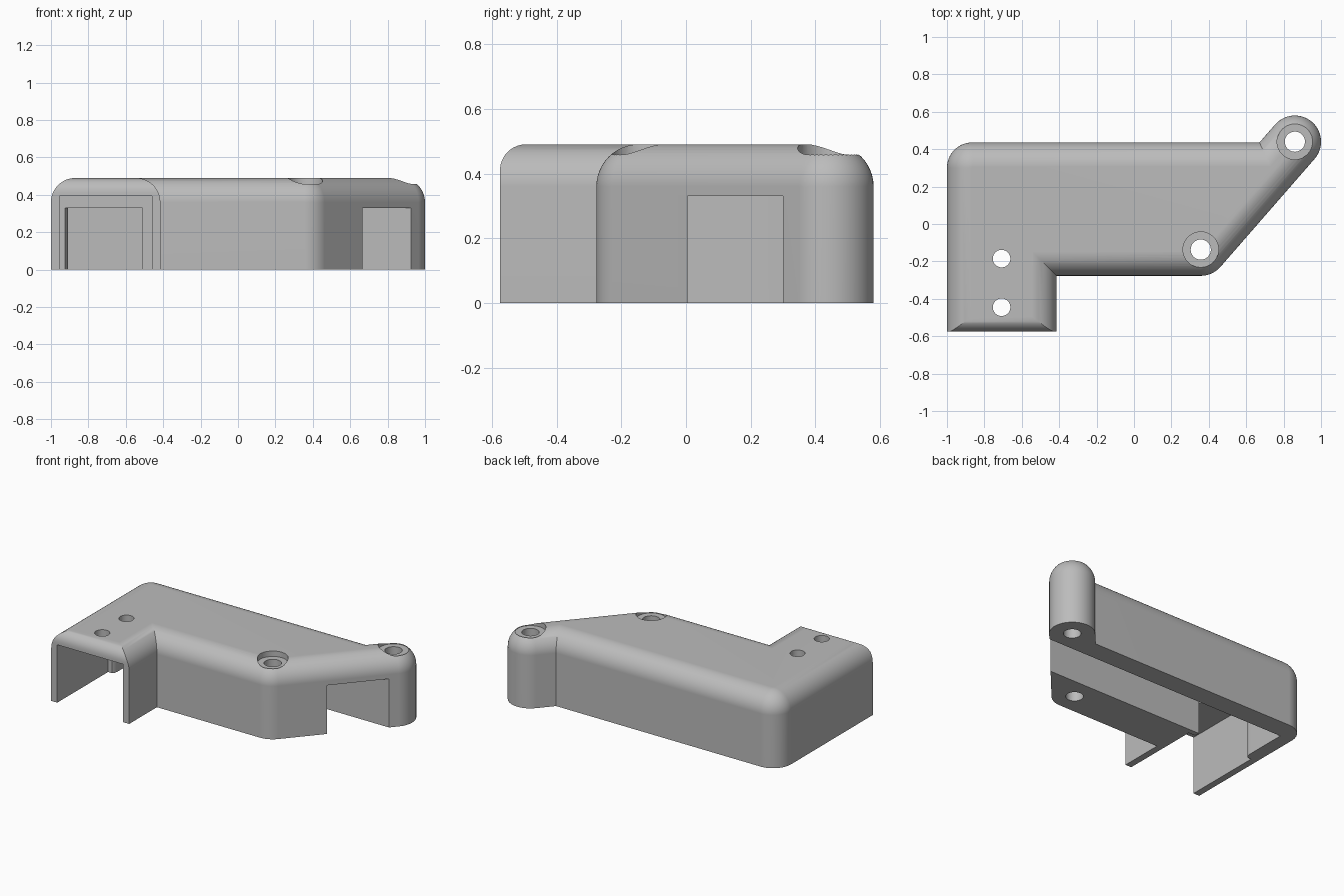
import bpy, bmesh
from math import sin, cos, pi, radians, sqrt
from mathutils import Vector

cube = bpy.data.objects.get("Cube")
if cube:
    bpy.data.objects.remove(cube, do_unlink=True)

HEIGHT, FILLET, END_FILLET = 0.49, 0.13, 0.08
BOSS_R = 0.14
FRONT_BOSS, BACK_BOSS = Vector((0.357, -0.137)), Vector((0.86, 0.44))

grey = bpy.data.materials.new("plain grey")
grey.use_nodes = True
grey.diffuse_color = (0.5, 0.5, 0.5, 1)
grey.node_tree.nodes["Principled BSDF"].inputs["Base Color"].default_value = (0.5, 0.5, 0.5, 1)


def arc(centre, r, start, end, steps):
    return [Vector((centre[0] + r * cos(a), centre[1] + r * sin(a)))
            for a in (start + (end - start) * i / steps for i in range(steps + 1))]


def inset(points, amounts):
    """Move each edge of a counterclockwise outline inwards by its own amount."""
    result = []
    for i, p in enumerate(points):
        e0 = (p - points[i - 1]).normalized()
        e1 = (points[(i + 1) % len(points)] - p).normalized()
        n0, n1 = Vector((-e0.y, e0.x)), Vector((-e1.y, e1.x))
        a, b = amounts[i - 1], amounts[i]
        det = n0.x * n1.y - n0.y * n1.x
        if abs(det) < 1e-4:
            result.append(p + n1 * b)
        else:
            result.append(p + Vector((a * n1.y - b * n0.y, b * n0.x - a * n1.x)) / det)
    return result


def loft(name, loops):
    """Join stacked loops of (points, z) into a closed solid."""
    bm = bmesh.new()
    rings = [[bm.verts.new((p[0], p[1], z)) for p in pts] for pts, z in loops]
    bm.faces.new(rings[0][::-1])
    bm.faces.new(rings[-1])
    n = len(rings[0])
    for low, high in zip(rings, rings[1:]):
        for i in range(n):
            j = (i + 1) % n
            bm.faces.new((low[i], low[j], high[j], high[i]))
    bmesh.ops.recalc_face_normals(bm, faces=bm.faces)
    mesh = bpy.data.meshes.new(name)
    bm.to_mesh(mesh)
    bm.free()
    mesh.materials.append(grey)
    obj = bpy.data.objects.new(name, mesh)
    bpy.context.collection.objects.link(obj)
    return obj


def prism(name, pts, bottom, top):
    return loft(name, [(pts, bottom), (pts, top)])


# Outline: front arm, front boss, slanted side, back boss, rounded back corner
slant = (BACK_BOSS - FRONT_BOSS).normalized()
side_angle = Vector((1, 0)).angle(Vector((slant.y, -slant.x)))
boss_arc = arc(BACK_BOSS, BOSS_R, -side_angle, pi - side_angle, 28)
back_y = 0.436
tangent = boss_arc[-1]
notch = tangent - slant * ((tangent.y - back_y) / slant.y)
outline = [Vector((-1, -0.575)), Vector((-0.415, -0.575)), Vector((-0.415, -0.277))]
outline += arc(FRONT_BOSS, BOSS_R, -pi / 2, -side_angle, 10)
outline += boss_arc + [notch]
outline += arc((-0.865, back_y - 0.135), 0.135, pi / 2, pi, 14)

# Shell with a rounded top edge; the arm end has a smaller rounding
loops = [(outline, 0)]
STEPS = 12
for i in range(STEPS + 1):
    a = pi / 2 * i / STEPS
    z = HEIGHT - FILLET + FILLET * sin(a)
    side = FILLET * (1 - cos(a))
    t = max(0, (z - HEIGHT + END_FILLET) / END_FILLET)
    end = END_FILLET * (1 - sqrt(max(0, 1 - t * t)))
    loops.append((inset(outline, [end] + [side] * (len(outline) - 1)), z))
body = loft("bracket_cover", loops)

# Cutters: cable channel, arm pocket, screw holes and their recesses
cutters = [
    prism("channel_cutter", [(-0.925, -0.1), (-0.51, -0.1), (-0.51, 0.005), (1.2, 0.005),
                             (1.2, 0.3), (-0.91, 0.3), (-0.91, 0.01), (-0.914, -0.015),
                             (-0.925, -0.03)], -0.1, 0.33),
    prism("pocket_cutter", [(-0.955, -0.7), (-0.46, -0.7), (-0.46, -0.03), (-0.955, -0.03)],
          -0.1, 0.393),
]
for centre in (FRONT_BOSS, BACK_BOSS):
    cutters.append(prism("screw_hole_cutter", arc(centre, 0.054, 0, 2 * pi, 32)[:-1], -0.1, 0.6))
    cutters.append(prism("recess_cutter", arc(centre, 0.095, 0, 2 * pi, 40)[:-1], 0.453, 0.6))
for y in (-0.185, -0.445):
    cutters.append(prism("small_hole_cutter", arc((-0.708, y), 0.047, 0, 2 * pi, 32)[:-1], -0.1, 0.6))

bpy.ops.object.select_all(action="DESELECT")
bpy.context.view_layer.objects.active = body
body.select_set(True)
for cutter in cutters:
    cutter.hide_render = True
    mod = body.modifiers.new("cut", "BOOLEAN")
    mod.operation, mod.solver, mod.object = "DIFFERENCE", "EXACT", cutter
    bpy.ops.object.modifier_apply(modifier=mod.name)
    bpy.data.objects.remove(cutter, do_unlink=True)

# Smooth roundings, sharp edges and flat large faces
bpy.ops.object.shade_smooth_by_angle(angle=radians(30))
weighted = body.modifiers.new("flat faces", "WEIGHTED_NORMAL")
weighted.keep_sharp = True
